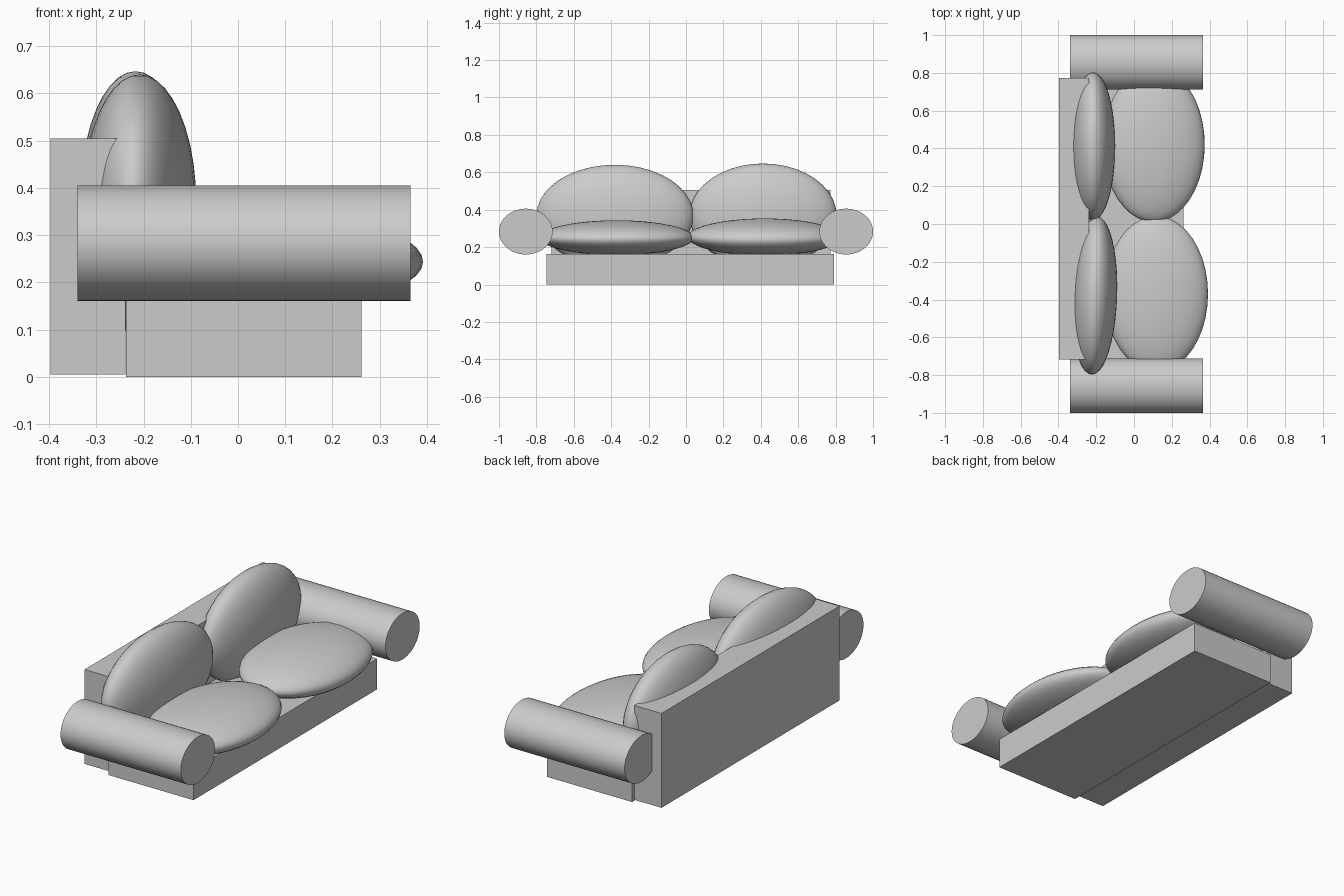
import bpy
from math import radians, pi

if "Cube" in bpy.data.objects:
    bpy.data.objects.remove(bpy.data.objects["Cube"])


def finish(name, scale, rot=(0, 0, 0), smooth=False):
    ob = bpy.context.object
    ob.name = name
    ob.scale = scale
    ob.rotation_euler = [radians(a) for a in rot]
    if smooth:
        bpy.ops.object.shade_smooth_by_angle(angle=radians(40))
    return ob


def box(name, lo, hi):
    mid = [(a + b) / 2 for a, b in zip(lo, hi)]
    bpy.ops.mesh.primitive_cube_add(size=1, location=mid)
    return finish(name, [b - a for a, b in zip(lo, hi)])


def cushion(name, loc, radii, rot=(0, 0, 0)):
    bpy.ops.mesh.primitive_uv_sphere_add(segments=40, ring_count=20, radius=1, location=loc)
    return finish(name, radii, rot, True)


def arm(name, y):
    # oval bolster lying along x
    bpy.ops.mesh.primitive_cylinder_add(vertices=48, radius=1, depth=1, location=(0.0125, y, 0.283))
    return finish(name, (0.1225, 0.1435, 0.705), (0, 90, 0), True)


# Plinth and back panel
box("base", (-0.237, -0.747, 0), (0.262, 0.79, 0.163))
box("back_panel", (-0.397, -0.718, 0.005), (-0.238, 0.772, 0.505))

# Rolled arms
arm("left_arm", -0.8565)
arm("right_arm", 0.8565)

# Seat cushions, tipped slightly forward
cushion("left_seat_cushion", (0.118, -0.37, 0.25), (0.274, 0.412, 0.093), (0, 1.5, 0))
cushion("right_seat_cushion", (0.105, 0.42, 0.254), (0.27, 0.41, 0.098), (0, 3.5, 0))

# Back cushions
cushion("left_back_cushion", (-0.209, -0.38, 0.368), (0.12, 0.42, 0.272), (0, 0, -2))
cushion("right_back_cushion", (-0.217, 0.412, 0.37), (0.118, 0.393, 0.277))
